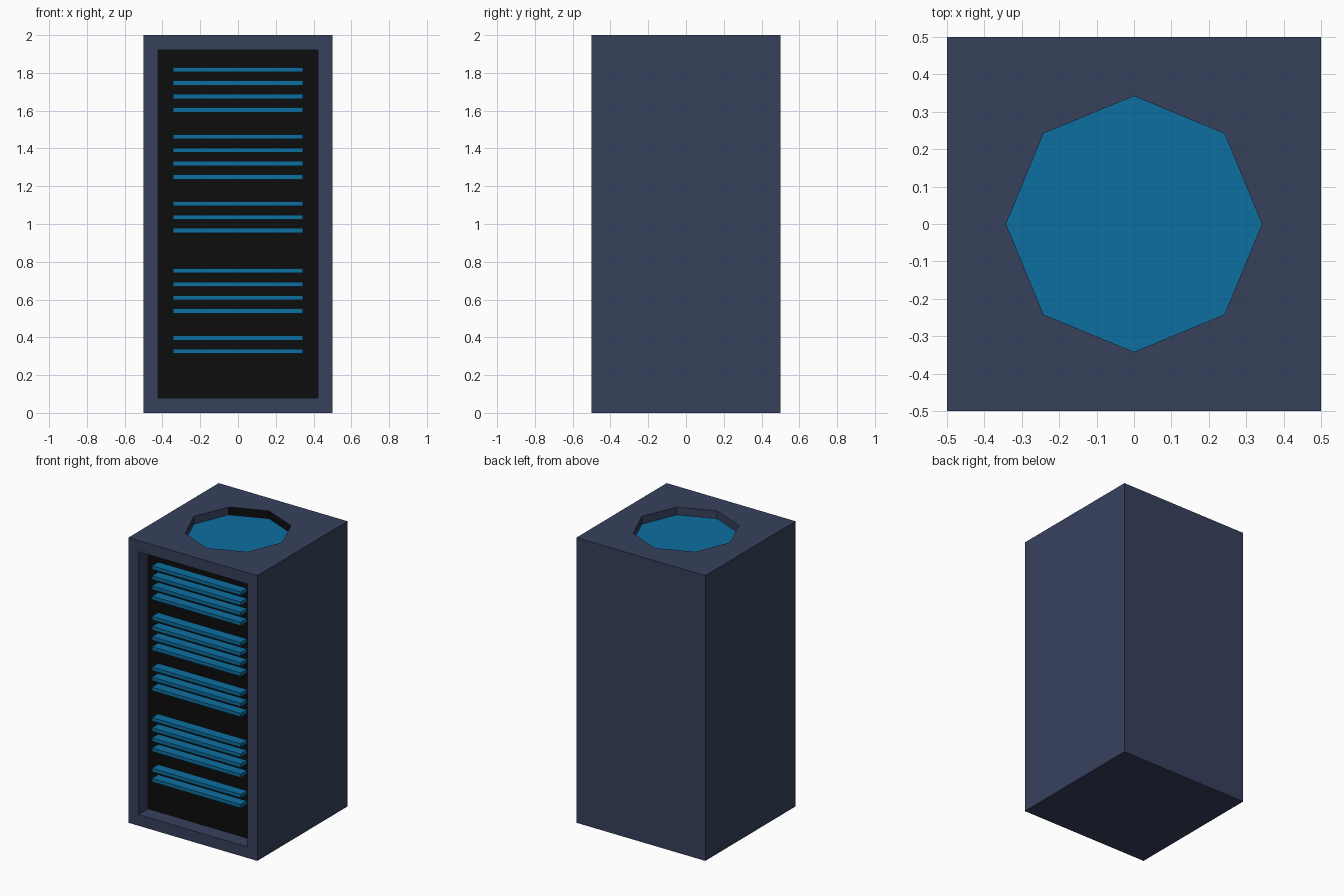
import bpy, bmesh
from math import pi

if "Cube" in bpy.data.objects:
    bpy.data.objects.remove(bpy.data.objects["Cube"], do_unlink=True)


def material(name, color):
    mat = bpy.data.materials.new(name)
    mat.use_nodes = True
    mat.diffuse_color = (*color, 1)
    mat.node_tree.nodes["Principled BSDF"].inputs["Base Color"].default_value = (*color, 1)
    return mat


def add_box(name, size, location):
    bpy.ops.mesh.primitive_cube_add(size=1, location=location)
    obj = bpy.context.object
    obj.name = name
    obj.scale = size
    bpy.ops.object.transform_apply(location=True, rotation=False, scale=True)
    return obj


navy = material("navy casing", (0.038, 0.053, 0.108))
black = material("black panel", (0.004, 0.004, 0.004))
blue = material("blue glow", (0.004, 0.156, 0.352))

WIDTH, HEIGHT = 1.0, 2.0
RIM, RECESS = 0.11, 0.106
WELL_RADIUS, WELL_DEPTH = 0.342, 0.055

# Casing with a framed recess in its front
casing = add_box("casing", (WIDTH, WIDTH, HEIGHT), (0, 0, HEIGHT / 2))
for mat in (navy, black, blue):
    casing.data.materials.append(mat)
bm = bmesh.new()
bm.from_mesh(casing.data)
bm.normal_update()
front = min(bm.faces, key=lambda f: f.calc_center_median().y)
bmesh.ops.inset_region(bm, faces=[front], thickness=RIM)
panel = bmesh.ops.extrude_discrete_faces(bm, faces=[front])["faces"][0]
bmesh.ops.translate(bm, verts=panel.verts, vec=(0, RECESS, 0))
bm.to_mesh(casing.data)
bm.free()

# Octagonal well cut into the top
bpy.ops.mesh.primitive_cylinder_add(vertices=8, radius=WELL_RADIUS, depth=2 * WELL_DEPTH,
                                    location=(0, 0, HEIGHT))
cutter = bpy.context.object
cutter.name = "well_cutter"
cutter.hide_render = True
cutter.data.materials.append(navy)
cut = casing.modifiers.new("well", 'BOOLEAN')
cut.operation = 'DIFFERENCE'
cut.solver = 'EXACT'
cut.object = cutter
bpy.ops.object.select_all(action='DESELECT')
casing.select_set(True)
bpy.context.view_layer.objects.active = casing
bpy.ops.object.modifier_apply(modifier=cut.name)
bpy.data.objects.remove(cutter, do_unlink=True)

# Black recess floor and blue well floor
for face in casing.data.polygons:
    face.material_index = 0
    if face.normal.y < -0.9 and face.center.y > -WIDTH / 2 + 0.05:
        face.material_index = 1
    elif face.normal.z > 0.9 and HEIGHT - 0.1 < face.center.z < HEIGHT - 0.02:
        face.material_index = 2

# Glowing slats in groups, with empty slots between them
TOP_SLAT, PITCH = 1.817, 0.071
EMPTY_SLOTS = {4, 9, 13, 14, 19}
DEPTH = 0.067
for slot in range(22):
    if slot in EMPTY_SLOTS:
        continue
    slat = add_box(f"slat_{slot + 1}", (0.688, DEPTH, 0.025),
                   (0, -WIDTH / 2 + RECESS - DEPTH / 2, TOP_SLAT - slot * PITCH))
    slat.data.materials.append(blue)
